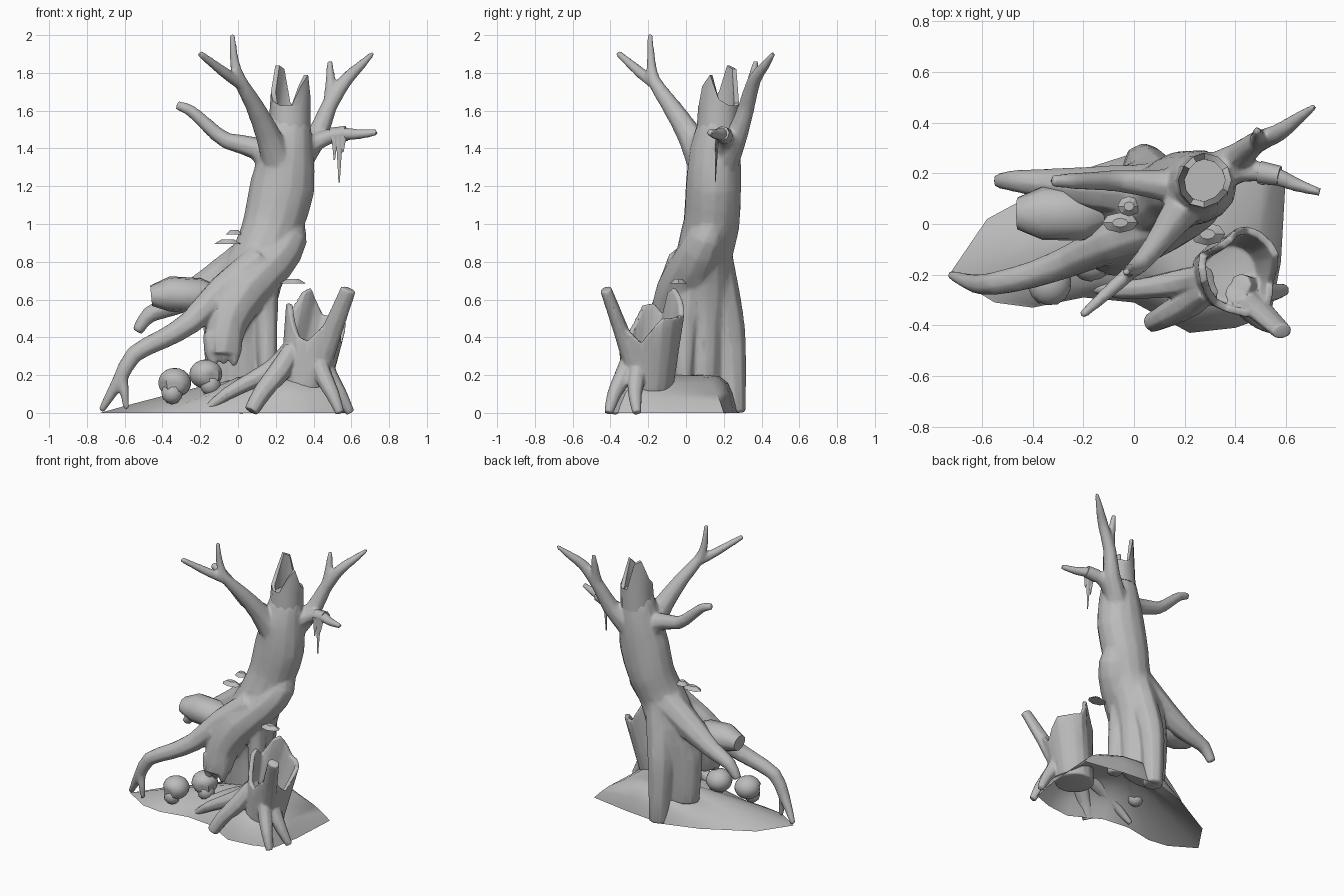
import bpy, bmesh, math
from mathutils import Vector, Matrix

default_cube = bpy.data.objects.get("Cube")
if default_cube:
    bpy.data.objects.remove(default_cube, do_unlink=True)

grey = bpy.data.materials.new("weathered_grey")
grey.use_nodes = True
grey.diffuse_color = (0.5, 0.5, 0.5, 1)
grey.node_tree.nodes["Principled BSDF"].inputs["Base Color"].default_value = (0.5, 0.5, 0.5, 1)


def select(objects):
    bpy.ops.object.select_all(action="DESELECT")
    for obj in objects:
        obj.select_set(True)
    bpy.context.view_layer.objects.active = objects[0]


def finish(name, bm, angle=62):
    """Turn a bmesh into a named, shaded object."""
    bmesh.ops.recalc_face_normals(bm, faces=bm.faces[:])
    mesh = bpy.data.meshes.new(name)
    bm.to_mesh(mesh)
    bm.free()
    mesh.materials.append(grey)
    obj = bpy.data.objects.new(name, mesh)
    bpy.context.collection.objects.link(obj)
    select([obj])
    bpy.ops.object.shade_smooth_by_angle(angle=math.radians(angle))
    return obj


def meld(name, objects, voxel, rounds):
    """Fuse overlapping parts into one grown surface."""
    select(objects)
    bpy.ops.object.join()
    obj = bpy.context.view_layer.objects.active
    obj.name = obj.data.name = name
    fuse = obj.modifiers.new("fuse", "REMESH")
    fuse.mode, fuse.voxel_size = "VOXEL", voxel
    soften = obj.modifiers.new("soften", "SMOOTH")
    soften.factor, soften.iterations = 0.5, rounds
    reduce = obj.modifiers.new("reduce", "DECIMATE")
    reduce.ratio = 0.12
    for step in ("fuse", "soften", "reduce"):
        bpy.ops.object.modifier_apply(modifier=step)
    bpy.ops.object.shade_smooth_by_angle(angle=math.radians(55))


def bridge(bm, ring_a, ring_b):
    count = len(ring_a)
    for i in range(count):
        j = (i + 1) % count
        bm.faces.new((ring_a[i], ring_a[j], ring_b[j], ring_b[i]))


def smooth_path(points, steps):
    """Catmull-Rom resampling of position and radius together."""
    keys = [Vector(p) for p in points]
    keys = [keys[0] * 2 - keys[1]] + keys + [keys[-1] * 2 - keys[-2]]
    path = []
    for a, b, c, d in zip(keys, keys[1:], keys[2:], keys[3:]):
        for k in range(steps):
            t = k / steps
            path.append((b * 2 + (c - a) * t + (a * 2 - b * 5 + c * 4 - d) * t ** 2
                         + (b * 3 - a - c * 3 + d) * t ** 3) / 2)
    return path + [keys[-2]]


def limb(name, points, sides=8, steps=2, flatten=1.0):
    """Sweep rings along points of x, y, z, radius and optional second radius."""
    path = smooth_path(points, steps)
    bm = bmesh.new()
    across = Vector((1, 0.01, 0.02))
    rings = []
    for i, p in enumerate(path):
        before, after = path[max(i - 1, 0)], path[min(i + 1, len(path) - 1)]
        tangent = (Vector(after[:3]) - Vector(before[:3])).normalized()
        across = (across - tangent * across.dot(tangent)).normalized()
        other = tangent.cross(across)
        wide = max(p[3], 0.004)
        deep = p[4] if len(p) > 4 else wide * flatten
        ring = []
        for k in range(sides):
            a = math.tau * k / sides
            ring.append(bm.verts.new(Vector(p[:3]) + across * wide * math.cos(a)
                                     + other * deep * math.sin(a)))
        rings.append(ring)
    for lower, upper in zip(rings, rings[1:]):
        bridge(bm, lower, upper)
    bm.faces.new(rings[0][::-1])
    bm.faces.new(rings[-1])
    return finish(name, bm)


def broken_cup(name, base, base_radius, top, top_radius, rim, wall):
    """Hollow broken wood: a flaring wall whose rim follows pairs of height and reach."""
    base, top = Vector(base), Vector(top)
    bm = bmesh.new()

    def ring(level, shrink, follow_rim=False):
        verts = []
        for k, (height, reach) in enumerate(rim):
            a = math.tau * k / len(rim)
            t = (height - base.z) / (top.z - base.z) if follow_rim else level
            r = base_radius + (top_radius * reach - base_radius) * t - shrink
            verts.append(bm.verts.new(base.lerp(top, t) + Vector((math.cos(a), math.sin(a), 0)) * r))
        return verts

    rings = [ring(0, 0), ring(0.4, 0), ring(0, 0, True), ring(0, wall, True), ring(0.3, wall)]
    for lower, upper in zip(rings, rings[1:]):
        bridge(bm, lower, upper)
    bm.faces.new(rings[-1])
    bm.faces.new(rings[0][::-1])
    return finish(name, bm, 40)


# Ground mound, an open shell with a long right slope and steep front and back
outline = [(.6, .2), (.3, .25), (0, .28), (-.25, .2), (-.45, .09), (-.58, .02), (-.73, -.2), (-.55, -.31),
           (-.4, -.33), (-.2, -.29), (0, -.31), (.22, -.43), (.4, -.41), (.54, -.36), (.58, -.15)]
middle = Vector((.12, .03, 0))
bm = bmesh.new()
rings = []
for s in (1, .97, .9, .8, .6, .4, .2):
    ring = []
    for x, y in outline:
        steep = 1.2 if x < -.3 else 7 if y > .24 or y < -.35 else 3
        p = middle.lerp(Vector((x, y, 0)), s)
        p.z = .2 * (1 - s ** steep)
        ring.append(bm.verts.new(p))
    rings.append(ring)
for outer, inner in zip(rings, rings[1:]):
    bridge(bm, inner, outer)
bm.faces.new(rings[-1])
finish("ground_mound", bm, 50)

# Trunk
tree = [limb("trunk", [(0, .1, .13, .165, .1), (0, .1, .45, .185, .12), (.04, .1, .65, .18, .15),
                       (.13, .1, .85, .155, .15), (.185, .135, 1, .16, .15), (.235, .145, 1.2, .172, .148),
                       (.26, .155, 1.4, .138, .135), (.275, .17, 1.56, .108, .095)], 14)]

# Twisting growth that wraps the trunk and hangs in a ragged curtain
tree += [limb("twisted_growth", [(.28, .17, 1.07, .05), (.27, .11, .93, .1), (.18, .05, .8, .125),
                                 (.03, -.02, .65, .14), (-.06, -.08, .48, .115), (-.085, -.12, .3, .09)], 10)]
tree += [limb("ragged_tip", [(x, -.13, .42, .055), (x, -.14, .32, .045), (x + .005, -.15, low, .015)], 6, 1)
         for x, low in ((-.135, .24), (-.08, .26), (-.025, .25))]

# Roots holding the trunk
tree += [
    limb("back_root", [(.11, .16, .82, .09), (.06, .205, .55, .095), (.04, .235, .35, .085), (.045, .25, 0, .068)]),
    limb("long_root", [(.12, 0, .8, .1), (-.08, -.07, .65, .085), (-.25, -.145, .48, .066), (-.4, -.2, .39, .055),
                       (-.55, -.235, .31, .048), (-.63, -.235, .17, .038), (-.725, -.2, .01, .018)]),
    limb("long_root_fork", [(-.61, -.24, .2, .03), (-.6, -.25, .1, .024), (-.59, -.25, .02, .016)], 6),
    limb("blunt_root", [(.06, .13, .82, .11), (-.15, .14, .68, .09), (-.35, .16, .57, .06),
                        (-.47, .17, .52, .045), (-.535, .17, .43, .03)]),
    limb("side_root", [(.14, .03, .72, .08), (.15, 0, .45, .06), (.16, -.015, .16, .05)]),
]

# Branches
tree += [
    limb("front_branch", [(.22, .1, 1.3, .09), (.16, .02, 1.47, .068), (.08, -.09, 1.64, .048),
                          (.01, -.17, 1.76, .036), (-.02, -.185, 1.87, .024), (-.03, -.19, 2.005, .015)]),
    limb("front_branch_fork", [(.03, -.15, 1.73, .032), (-.07, -.24, 1.8, .03), (-.205, -.36, 1.905, .018)]),
    limb("right_branch", [(.2, .15, 1.3, .09), (.1, .155, 1.4, .062), (-.06, .17, 1.44, .045),
                          (-.16, .17, 1.52, .038), (-.25, .17, 1.6, .032), (-.325, .17, 1.63, .024)]),
    limb("left_branch", [(.31, .2, 1.32, .08), (.42, .27, 1.47, .058), (.48, .32, 1.62, .045),
                         (.57, .36, 1.76, .037), (.64, .41, 1.83, .028), (.715, .465, 1.905, .013)]),
    limb("left_branch_fork", [(.48, .32, 1.62, .034), (.49, .345, 1.73, .03), (.485, .37, 1.865, .015)]),
    limb("low_left_branch", [(.33, .19, 1.38, .07), (.43, .21, 1.44, .046), (.53, .2, 1.475, .04),
                             (.64, .155, 1.475, .028), (.735, .125, 1.485, .018)]),
]
meld("tree_body", tree, .01, 6)
crown_rim = [(1.66, 1), (1.6, 1), (1.6, 1), (1.64, 1), (1.82, 1), (1.84, 1),
             (1.7, 1), (1.65, 1), (1.58, 1), (1.61, 1), (1.73, 1), (1.79, 1)]
broken_cup("trunk_crown", (.272, .168, 1.48), .113, (.285, .18, 1.85), .1, crown_rim, .025)

# Moss draped over the low branch
limb("moss_wrap", [(.495, .205, 1.465, .045), (.575, .19, 1.48, .04)], 8, 1)
for x, low in ((.51, 1.34), (.535, 1.22), (.555, 1.38)):
    limb("hanging_moss", [(x, .165, 1.47, .022), (x, .16, (1.47 + low) / 2, .012), (x, .155, low, .002)],
         5, 1, flatten=.5)

# Hollow broken stump with a leaning stake and spreading roots
stump_rim = [(.44, 1), (.5, 1), (.5, 1), (.51, 1), (.52, 1), (.6, .9), (.66, .8), (.64, .8), (.52, 1),
             (.58, 1), (.57, 1), (.47, 1), (.4, 1.05), (.38, 1.1), (.45, 1.2), (.5, 1.3), (.42, 1.2), (.37, 1.1)]
stump = [broken_cup("stump", (.35, -.2, .1), .13, (.42, -.175, .52), .17, stump_rim, .03)]
stump += [limb("stump_stake", [(.42, -.27, .2, .06), (.5, -.345, .44, .055), (.585, -.425, .655, .042)], 8, 1, .75)]
stump_roots = {
    "stump_right_root": [(.28, -.21, .34, .05), (.2, -.23, .24, .058), (.07, -.25, .17, .045),
                         (-.06, -.26, .1, .035), (-.18, -.25, .01, .018)],
    "stump_front_root": [(.29, -.26, .34, .05), (.22, -.31, .22, .06), (.13, -.36, .11, .05), (.07, -.39, .01, .04)],
    "stump_left_root": [(.42, -.24, .36, .045), (.48, -.26, .2, .048), (.54, -.27, .1, .038), (.595, -.26, 0, .024)],
    "stump_outer_root": [(.4, -.27, .36, .045), (.45, -.33, .2, .048), (.5, -.38, .1, .038), (.54, -.41, 0, .024)],
}
stump += [limb(name, points) for name, points in stump_roots.items()]
meld("broken_stump", stump, .007, 3)

# Broken log resting on the roots
limb("resting_log", [(-.46, .04, .62, .055, .065), (-.36, .04, .63, .095, .108),
                     (-.2, .04, .62, .095, .11), (-.12, .05, .62, .06, .07)], 9, 1)

# Shelf fungi: flat undersides with a low dome
fungi = [(-.02, .07, .945, .045, .04), (-.055, .005, .895, .07, .04), (.29, -.04, .685, .07, .045)]
for x, y, z, wide, deep in fungi:
    bm = bmesh.new()
    bmesh.ops.create_cone(bm, cap_ends=True, segments=8, radius1=1, radius2=.45, depth=1)
    bmesh.ops.transform(bm, verts=bm.verts[:],
                        matrix=Matrix.Translation((x, y, z + .012)) @ Matrix.Diagonal((wide, deep, .024, 1)))
    finish("shelf_fungus", bm, 30)


# Skulls: cranium with sunken eyes and a rounded jaw
def skull(centre, turn):
    bm = bmesh.new()
    cranium = bmesh.ops.create_uvsphere(bm, u_segments=14, v_segments=10, radius=1)["verts"]
    for v in cranium:
        v.co = Vector((v.co.x * .088, v.co.y * .09, v.co.z * .078))
        for side in (-1, 1):
            if (v.co - Vector((side * .035, -.078, -.02))).length < .028:
                v.co.y += .02
    jaw = bmesh.ops.create_icosphere(bm, subdivisions=2, radius=1)["verts"]
    for v in jaw:
        v.co = Vector((v.co.x * .058, v.co.y * .055 - .03, v.co.z * .06 - .055))
    place = Matrix.Translation(centre) @ Matrix.Rotation(turn, 4, "Z")
    bmesh.ops.transform(bm, matrix=place, verts=bm.verts[:])
    finish("skull", bm, 50)


skull((-.335, -.235, .16), -.5)
skull((-.17, -.14, .205), .9)
